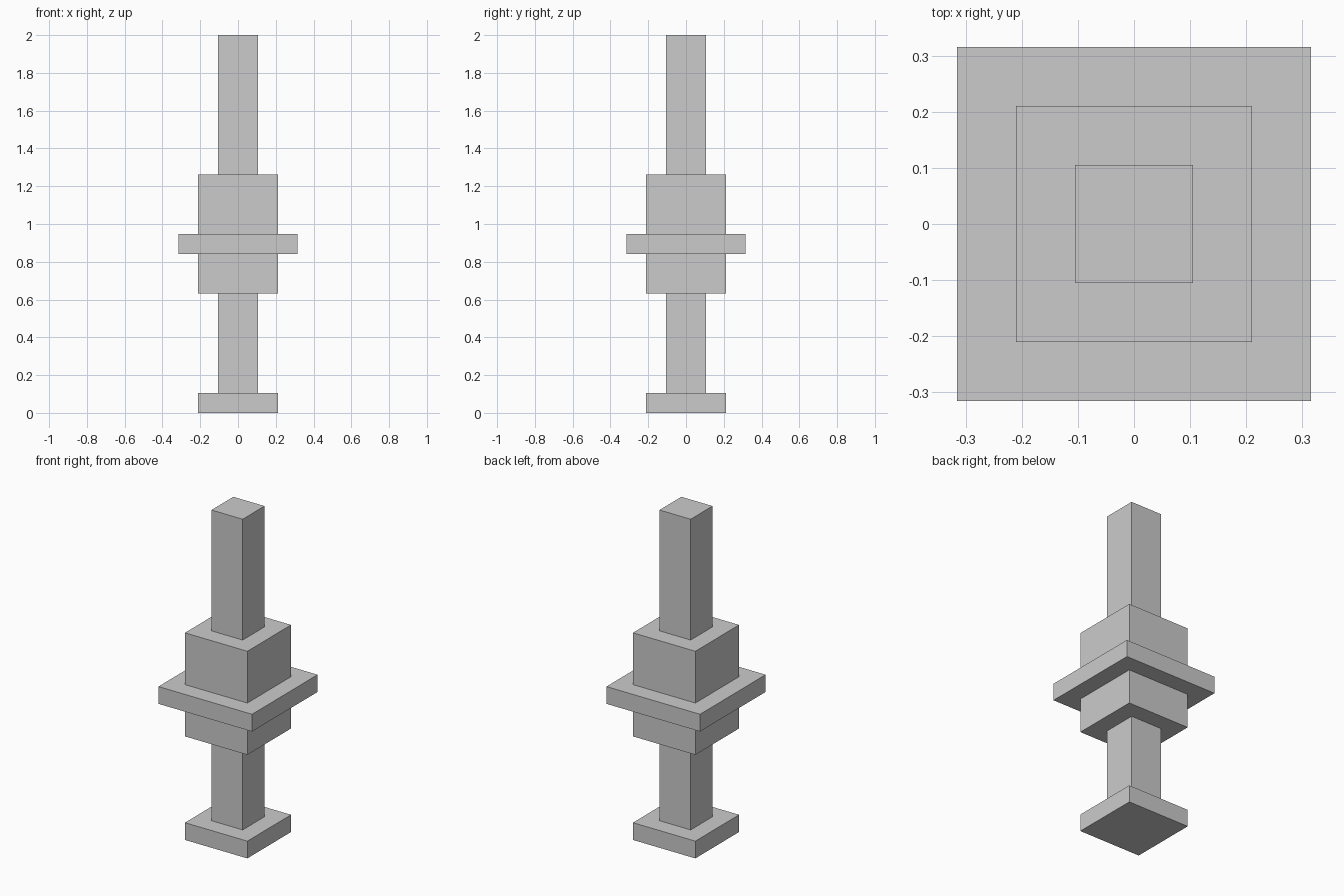
import bpy

if "Cube" in bpy.data.objects:
    bpy.data.objects.remove(bpy.data.objects["Cube"])

U = 2 / 19  # one grid module of the model, 19 modules tall


def block(name, width, z0, z1):
    """Square block centred on the z axis, sized in modules."""
    bpy.ops.mesh.primitive_cube_add(size=1, location=(0, 0, (z0 + z1) / 2 * U))
    obj = bpy.context.object
    obj.name = name
    obj.scale = (width * U, width * U, (z1 - z0) * U)
    bpy.ops.object.transform_apply(location=False, rotation=False, scale=True)
    return obj


# Stacked parts from foot to tip: name, width, bottom, top
for part in (
    ("foot", 4, 0, 1),
    ("lower_shaft", 2, 1, 6),
    ("lower_collar", 4, 6, 8),
    ("flange", 6, 8, 9),
    ("upper_collar", 4, 9, 12),
    ("upper_shaft", 2, 12, 19),
):
    block(*part)
